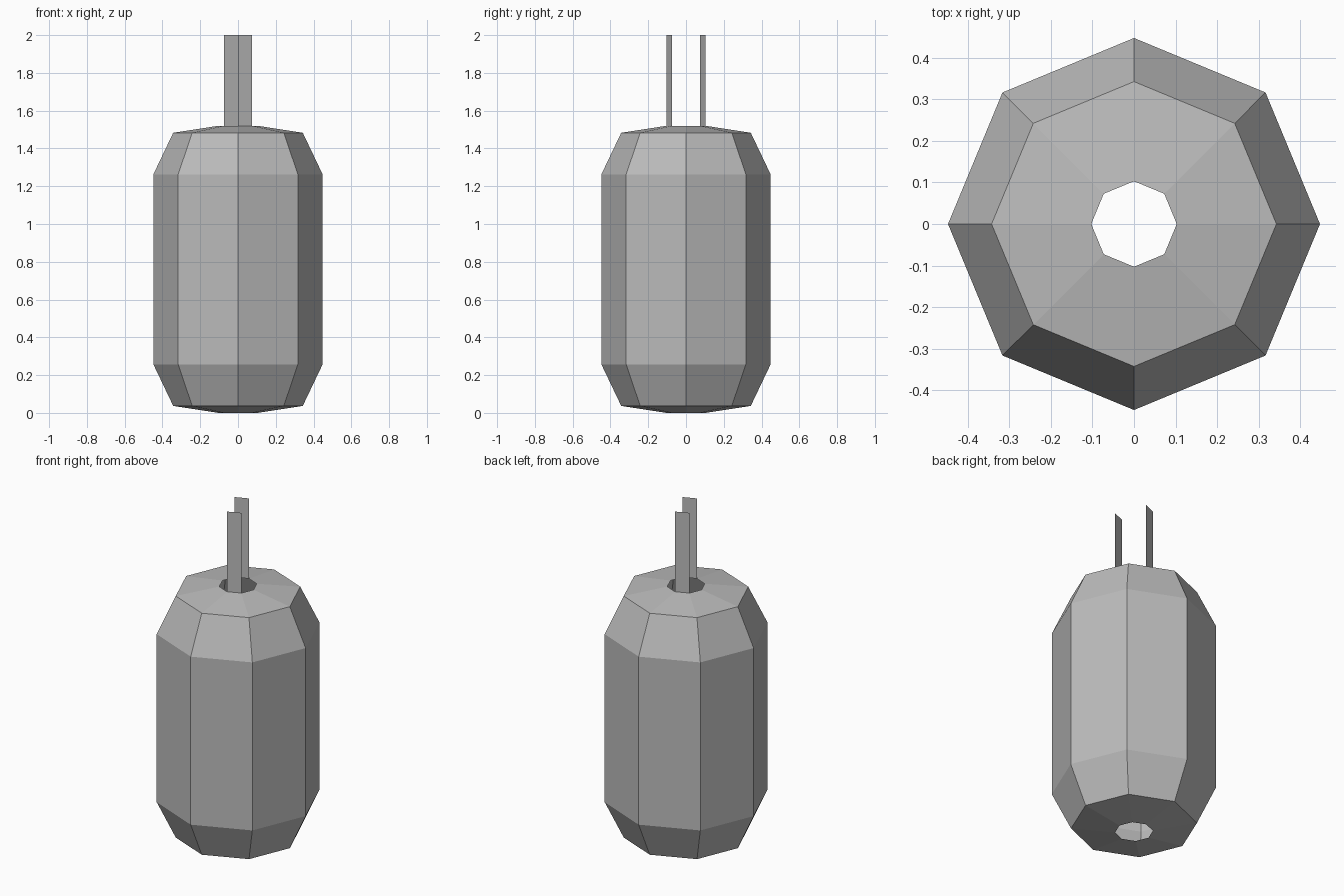
import bpy, bmesh, math

if "Cube" in bpy.data.objects:
    bpy.data.objects.remove(bpy.data.objects["Cube"])

SIDES = 8
HOLE = 0.103

grey = bpy.data.materials.new("plain_grey")
grey.diffuse_color = (0.5, 0.5, 0.5, 1)
grey.use_nodes = True
grey.node_tree.nodes["Principled BSDF"].inputs["Base Color"].default_value = grey.diffuse_color


def ring_point(r, i, z):
    a = math.tau * i / SIDES
    return (r * math.cos(a), r * math.sin(a), z)


def finish(bm, name):
    mesh = bpy.data.meshes.new(name)
    bm.to_mesh(mesh)
    bm.free()
    mesh.materials.append(grey)
    obj = bpy.data.objects.new(name, mesh)
    bpy.context.collection.objects.link(obj)
    return obj


# Hollow eight-sided barrel, open at both ends
profile = [(HOLE, 0), (0.343, 0.037), (0.448, 0.257),
           (0.448, 1.263), (0.343, 1.483), (HOLE, 1.52)]
bm = bmesh.new()
rings = [[bm.verts.new(ring_point(r, i, z)) for i in range(SIDES)]
         for r, z in profile]
for low, high in zip(rings, rings[1:]):
    for i in range(SIDES):
        j = (i + 1) % SIDES
        bm.faces.new((low[i], low[j], high[j], high[i]))
finish(bm, "barrel_shell")

# Two opposite thin strips rising from the rim of the top hole
for name, i in (("front_strip", 6), ("back_strip", 2)):
    bm = bmesh.new()
    bm.faces.new([bm.verts.new(ring_point(HOLE, k, z))
                  for k, z in ((i, 1.52), (i + 1, 1.52), (i + 1, 2), (i, 2))])
    finish(bm, name)
